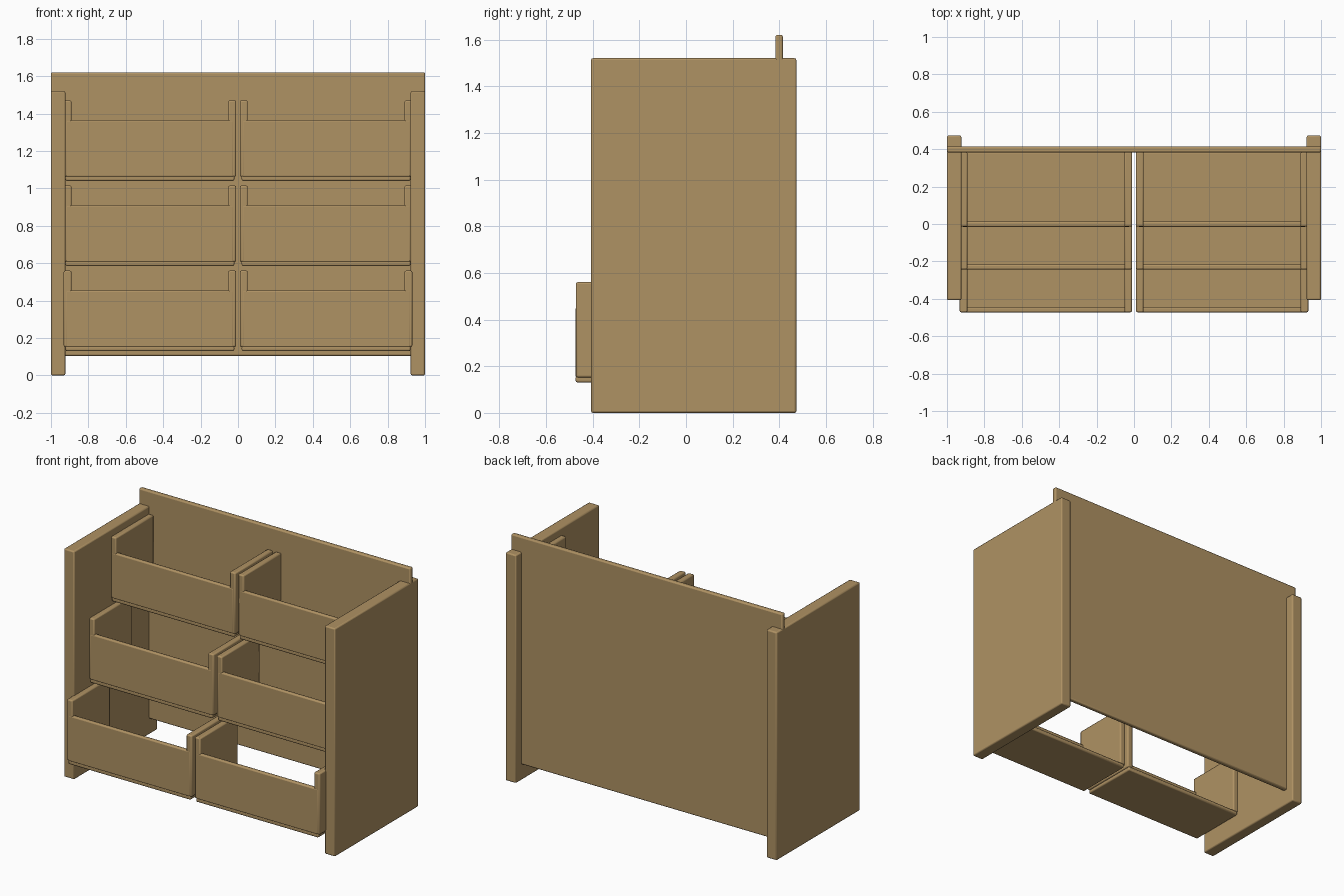
import bpy

cube = bpy.data.objects.get("Cube")
if cube:
    bpy.data.objects.remove(cube, do_unlink=True)

# Single wood colour
wood = bpy.data.materials.new("light wood")
wood.use_nodes = True
COLOUR = (0.43, 0.287, 0.125, 1)
wood.diffuse_color = COLOUR
wood.node_tree.nodes["Principled BSDF"].inputs["Base Color"].default_value = COLOUR


def board(name, x, y, z, edge=0.008):
    """A wooden board spanning the given ranges, with softened edges."""
    spans = (x, y, z)
    bpy.ops.mesh.primitive_cube_add(size=1, location=[(a + b) / 2 for a, b in spans])
    ob = bpy.context.object
    ob.name = name
    ob.scale = [b - a for a, b in spans]
    bpy.ops.object.transform_apply(location=False, rotation=False, scale=True)
    ob.data.materials.append(wood)
    bevel = ob.modifiers.new("soft edges", "BEVEL")
    bevel.width = edge
    bevel.segments = 2
    bpy.ops.object.shade_smooth_by_angle()
    return ob


def span(side, a, b):
    """Mirror an x range to the chosen side."""
    return tuple(sorted((side * a, side * b)))


# Frame
board("back_panel", (-1, 1), (0.383, 0.415), (0.105, 1.62))
for side, label in ((1, "left"), (-1, "right")):
    board(f"{label}_side_panel", span(side, 0.923, 1), (-0.407, 0.473), (0, 1.52))

# Open-backed bins, stepped back row by row
DEPTH = 0.4
for row, tier in enumerate(("lower", "middle", "upper")):
    front = -0.473 + row * 0.229
    back = front + DEPTH
    base = 0.13 + row * 0.455
    for side, label in ((1, "left"), (-1, "right")):
        name = f"{tier}_{label}_bin"
        board(f"{name}_floor", span(side, 0.02, 0.922), (front, back), (base, base + 0.028))
        board(f"{name}_front", span(side, 0.022, 0.922), (front, front + 0.028),
              (base + 0.02, base + 0.325))
        for part, a, b in (("inner_wall", 0.01, 0.052), ("outer_wall", 0.89, 0.932)):
            board(f"{name}_{part}", span(side, a, b), (front + 0.001, back),
                  (base + 0.022, base + 0.43))
